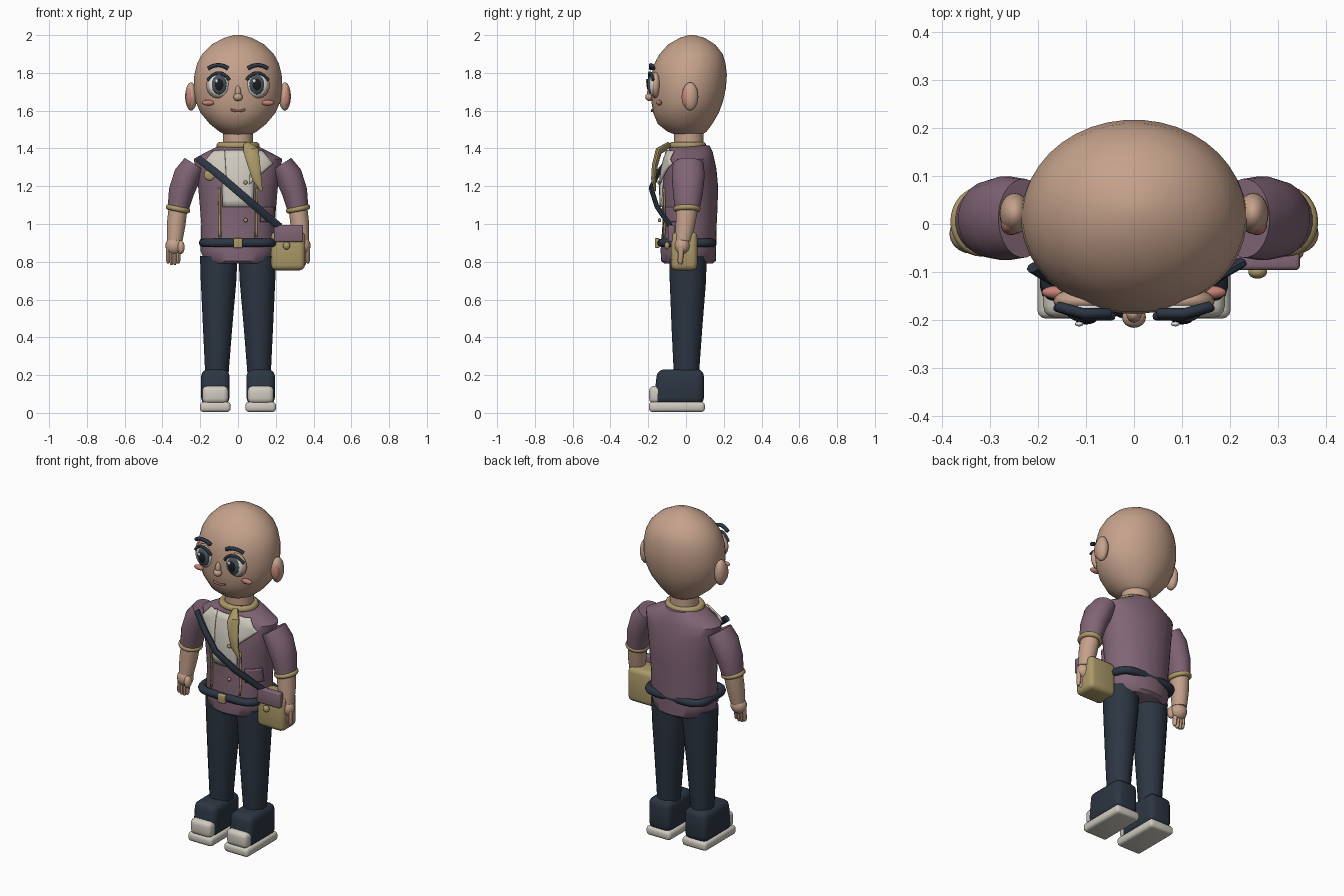
import bpy, bmesh, math
from mathutils import Vector, Matrix

if "Cube" in bpy.data.objects:
    bpy.data.objects.remove(bpy.data.objects["Cube"])


def material(name, *rgb):
    m = bpy.data.materials.new(name)
    m.use_nodes = True
    m.diffuse_color = (*rgb, 1)
    m.node_tree.nodes["Principled BSDF"].inputs["Base Color"].default_value = (*rgb, 1)
    return m


SKIN = material("skin", .56, .36, .26)
PLUM = material("plum cloth", .22, .13, .18)
NAVY = material("navy cloth", .025, .036, .055)
GOLD = material("mustard", .41, .32, .14)
CREAM = material("cream", .62, .59, .52)
PINK = material("blush pink", .55, .22, .18)
WHITE = material("eye white", .75, .75, .73)
IRIS = material("slate iris", .07, .085, .1)
BLACK = material("pupil black", .01, .012, .016)
MOUTH = material("mouth red", .36, .13, .11)


def finish(name, bm, mat):
    bmesh.ops.recalc_face_normals(bm, faces=bm.faces[:])
    me = bpy.data.meshes.new(name)
    bm.to_mesh(me)
    bm.free()
    me.materials.append(mat)
    ob = bpy.data.objects.new(name, me)
    bpy.context.collection.objects.link(ob)
    return ob


def tube(name, sections, mat, n=24, upright=False):
    """Loft of ellipses (x, y, z, rx, ry), square to the path or level."""
    bm = bmesh.new()
    rings = []
    pts = [Vector(s[:3]) for s in sections]
    for i, (x, y, z, rx, ry) in enumerate(sections):
        t = (pts[min(i + 1, len(pts) - 1)] - pts[max(i - 1, 0)]).normalized()
        if upright:
            t = Vector((0, 0, 1))
        u = Vector((0, 1, 0)).cross(t).normalized()
        v = t.cross(u)
        angles = [math.tau * (k + .5) / n for k in range(n)]
        rings.append([bm.verts.new(pts[i] + u * rx * math.cos(a) + v * ry * math.sin(a))
                      for a in angles])
    for a, b in zip(rings, rings[1:]):
        for k in range(n):
            bm.faces.new((a[k], a[(k + 1) % n], b[(k + 1) % n], b[k]))
    bm.faces.new(rings[0])
    bm.faces.new(rings[-1])
    return finish(name, bm, mat)


def ball(name, loc, size, mat, seg=20):
    bm = bmesh.new()
    bmesh.ops.create_uvsphere(bm, u_segments=seg, v_segments=seg // 2 + 2, radius=1,
                              matrix=Matrix.LocRotScale(loc, None, size))
    return finish(name, bm, mat)


def box(name, lo, hi, bevel, mat, toe_slope=0):
    """Rounded box between two corners; the top front edge may lean back."""
    lo, hi = Vector(lo), Vector(hi)
    bm = bmesh.new()
    bmesh.ops.create_cube(bm, size=1, matrix=Matrix.LocRotScale((lo + hi) / 2, None, hi - lo))
    for v in bm.verts:
        if v.co.z > lo.z + .01 and v.co.y < (lo.y + hi.y) / 2:
            v.co.y += toe_slope
    bmesh.ops.bevel(bm, geom=bm.edges[:], offset=bevel, segments=3, profile=.5, affect='EDGES')
    return finish(name, bm, mat)


def cord(name, points, r, mat, closed=False):
    cu = bpy.data.curves.new(name, 'CURVE')
    cu.dimensions = '3D'
    cu.bevel_depth, cu.bevel_resolution, cu.use_fill_caps = r, 2, True
    sp = cu.splines.new('POLY')
    sp.points.add(len(points) - 1)
    for p, q in zip(sp.points, points):
        p.co = (*q, 1)
    sp.use_cyclic_u = closed
    cu.materials.append(mat)
    ob = bpy.data.objects.new(name, cu)
    bpy.context.collection.objects.link(ob)
    return ob


def oval(cx, cy, z, rx, ry, power=1, tilt=0, n=32):
    out = []
    for k in range(n):
        c, s = math.cos(math.tau * k / n), math.sin(math.tau * k / n)
        c, s = math.copysign(abs(c) ** power, c), math.copysign(abs(s) ** power, s)
        out.append((cx + rx * c, cy + ry * s, z + tilt * c))
    return out


# Torso and head: rows of z, half width, front y, back y
TORSO = [(.79, .165, -.115, .14), (.805, .178, -.132, .158), (.86, .2, -.135, .16),
         (1, .195, -.125, .163), (1.1, .203, -.127, .168), (1.2, .212, -.13, .17),
         (1.29, .226, -.12, .162), (1.345, .235, -.105, .15), (1.38, .17, -.097, .142),
         (1.415, .1, -.085, .125)]
HEAD = [(1.47, .065, -.05, .08), (1.49, .1, -.1, .11), (1.53, .15, -.15, .14),
        (1.59, .2, -.175, .175), (1.65, .226, -.184, .197), (1.72, .235, -.187, .212),
        (1.79, .232, -.184, .217), (1.85, .217, -.168, .21), (1.9, .19, -.14, .195),
        (1.95, .14, -.095, .155), (1.985, .075, -.035, .1), (2, .02, .015, .045)]


def body(name, rows, mat):
    secs = [(0, (f + b) / 2, z, rx, (b - f) / 2) for z, rx, f, b in rows]
    return tube(name, secs, mat, 40, True)


body("jacket_torso", TORSO, PLUM)
body("head", HEAD, SKIN)
tube("neck", [(0, .015, 1.38, .08, .078), (0, .015, 1.5, .08, .078)], SKIN)
cord("neck_band", oval(0, .008, 1.415, .095, .08), .02, GOLD, True)


def front(x, z):
    """Front y of the torso at x, z."""
    for lo, hi in zip(TORSO, TORSO[1:]):
        if z <= hi[0]:
            break
    t = min(max((z - lo[0]) / (hi[0] - lo[0]), 0), 1)
    rx, f, b = [p + (q - p) * t for p, q in zip(lo[1:], hi[1:])]
    return (f + b) / 2 - (b - f) / 2 * math.sqrt(max(0, 1 - (x / rx) ** 2))


def patch(name, corners, off, mat, n=8):
    """Cloth panel with four x, z corners, wrapped on the torso front."""
    a, b, c, d = [Vector(p) for p in corners]
    bm = bmesh.new()
    grid = []
    for i in range(n + 1):
        left, right = a.lerp(d, i / n), b.lerp(c, i / n)
        row = [left.lerp(right, j / n) for j in range(n + 1)]
        grid.append([bm.verts.new((p.x, front(p.x, p.y) - off, p.y)) for p in row])
    for i in range(n):
        for j in range(n):
            bm.faces.new((grid[i][j], grid[i + 1][j], grid[i + 1][j + 1], grid[i][j + 1]))
    ob = finish(name, bm, mat)
    mod = ob.modifiers.new("thickness", 'SOLIDIFY')
    mod.thickness, mod.offset = .01, 0


# Shirt front, lapels, trim
patch("shirt_front", [(-.09, 1.39), (.09, 1.39), (.08, 1.09), (-.08, 1.09)], .008, CREAM)
for s, side in ((1, "left"), (-1, "right")):
    patch(side + "_lapel", [(s * .07, 1.39), (s * .13, 1.385), (s * .185, 1.32), (s * .06, 1.21)],
          .016, CREAM)
    patch(side + "_trim", [(s * .094, 1.19), (s * .104, 1.19), (s * .1, .93), (s * .09, .93)],
          .006, GOLD)
patch("pocket", [(.12, 1.09), (.19, 1.09), (.19, 1.01), (.12, 1.01)], .01, PLUM)
for z in (1.22, 1.02):
    ball("button", (.04, front(.04, z) - .018, z), (.011, .008, .011), GOLD, 12)
ball("badge", (-.15, front(.15, 1.26) - .012, 1.26), (.03, .01, .03), GOLD, 16)
tube("scarf_tail", [(.045, -.09, 1.42, .02, .014), (.07, -.145, 1.385, .042, .018),
                    (.085, -.165, 1.31, .034, .016), (.1, -.172, 1.24, .026, .013),
                    (.125, -.165, 1.175, .006, .006)], GOLD, 12)

# Belt, strap, bag
cord("belt", oval(0, .005, .9, .185, .135, .45), .023, NAVY, True)
box("buckle", (-.024, -.165, .873), (.024, -.14, .925), .006, GOLD)
tube("shoulder_strap", [(-.21, -.09, 1.345, .02, .012), (-.12, -.145, 1.275, .022, .012),
                        (-.02, -.185, 1.19, .022, .012), (.09, -.155, 1.095, .022, .012),
                        (.22, -.08, .985, .022, .012)], NAVY, 8)
box("bag_body", (.175, -.08, .755), (.355, .06, .96), .028, GOLD)
box("bag_flap", (.19, -.096, .905), (.345, -.06, .995), .009, PLUM)
ball("bag_clasp", (.257, -.1, .885), (.02, .014, .02), GOLD, 14)

for s, side in ((1, "left"), (-1, "right")):
    def x(*rows):
        return [(s * r[0], *r[1:]) for r in rows]

    # Legs and shoes
    tube(side + "_trouser_leg", x((.102, .01, .83, .1, .1), (.103, .01, .7, .095, .097),
                                  (.108, .005, .45, .078, .082), (.112, .002, .2, .062, .067)),
         NAVY, 24, True)
    xs = sorted((s * .045, s * .195))
    box(side + "_shoe", (xs[0], -.172, .045), (xs[1], .095, .23), .035, NAVY, .02)
    box(side + "_toe_cap", (xs[0] + .006, -.195, .05), (xs[1] - .006, -.1, .142), .025, CREAM)
    box(side + "_sole", (xs[0] - .006, -.197, .005), (xs[1] + .006, .1, .058), .018, CREAM)

    # Arms and hands
    tube(side + "_sleeve", x((.23, .012, 1.317, .062, .082), (.268, .012, 1.257, .073, .088),
                             (.3, .01, 1.17, .068, .08), (.318, .006, 1.075, .056, .066)), PLUM)
    cord(side + "_cuff", oval(s * .318, .005, 1.08, .05, .058, tilt=s * .01), .015, GOLD, True)
    tube(side + "_forearm", x((.318, .005, 1.08, .05, .058), (.327, -.003, 1.0, .05, .052),
                              (.335, -.014, .91, .041, .042)), SKIN)
    ball(side + "_hand", (s * .337, -.02, .885), (.047, .042, .048), SKIN)
    ball(side + "_thumb", (s * .302, -.045, .877), (.02, .024, .036), SKIN, 14)
    for k in range(4):
        fx = s * (.316 + k * .018)
        tip = .78 + .008 * abs(k - 1.5)
        tube(side + "_finger", [(fx, -.025, .88, .012, .016), (fx, -.03, tip + .012, .011, .014),
                                (fx, -.031, tip, .006, .008)], SKIN, 10)

    # Ears, cheeks, eyes
    ball(side + "_ear", (s * .248, .022, 1.675), (.032, .043, .075), SKIN)
    ball(side + "_inner_ear", (s * .256, -.001, 1.672), (.021, .022, .052), PINK)
    ball(side + "_cheek", (s * .158, -.142, 1.642), (.034, .014, .015), PINK, 16)
    ball(side + "_eye_socket", (s * .104, -.16, 1.735), (.064, .028, .07), SKIN)
    ball(side + "_eyeball", (s * .102, -.174, 1.738), (.055, .022, .064), WHITE)
    ball(side + "_iris", (s * .1, -.186, 1.738), (.04, .018, .052), IRIS)
    ball(side + "_pupil", (s * .1, -.195, 1.738), (.025, .014, .034), BLACK, 16)
    ball(side + "_eye_glint", (s * .1 - .014, -.208, 1.758), (.009, .005, .011), WHITE, 12)

    # Lashes and brows as arched cords
    arc = [k / 8 - 1 for k in range(17)]
    cord(side + "_lashes", [(s * (.103 + .058 * t), -.192 + .018 * max(t, 0), 1.8 - .038 * t * t)
                            for t in arc], .0085, NAVY)
    cord(side + "_brow", [(s * (.105 + .053 * t), -.186 + .014 * max(t, 0), 1.841 - .018 * t * t)
                          for t in arc], .011, NAVY)

# Nose and mouth
ball("nose_bridge", (0, -.188, 1.695), (.016, .018, .038), SKIN, 14)
ball("nose_tip", (0, -.194, 1.672), (.025, .022, .021), SKIN, 16)
cord("mouth", [(.038 * k / 6, -.181 + .004 * (k / 6) ** 2, 1.598 + .008 * (k / 6) ** 2)
               for k in range(-6, 7)], .006, MOUTH)

# Smooth shading with sharp edges kept
bpy.ops.object.select_all(action='DESELECT')
for ob in bpy.context.collection.objects:
    if ob.type == 'MESH':
        ob.select_set(True)
        bpy.context.view_layer.objects.active = ob
bpy.ops.object.shade_smooth_by_angle(angle=math.radians(40))
